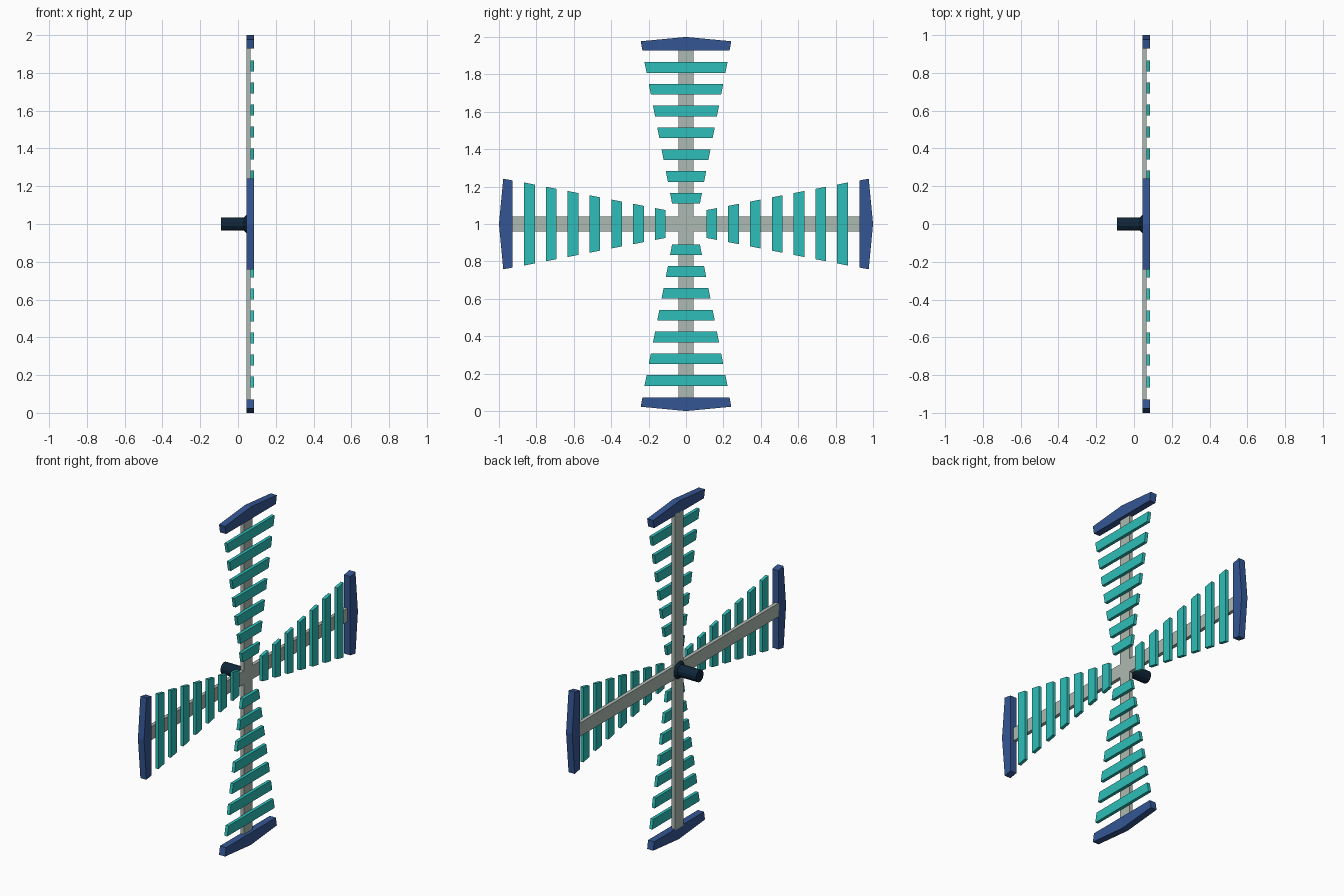
import bpy, bmesh, math

if "Cube" in bpy.data.objects:
    bpy.data.objects.remove(bpy.data.objects["Cube"])

C = 1.0                                # height of the rotor axis
X_BACK, X_MID, X_FRONT = 0.045, 0.066, 0.085


def material(name, rgb):
    m = bpy.data.materials.new(name)
    m.diffuse_color = (*rgb, 1)
    m.use_nodes = True
    m.node_tree.nodes["Principled BSDF"].inputs["Base Color"].default_value = m.diffuse_color
    return m


GREY = material("pale grey", (0.423, 0.491, 0.445))
TEAL = material("teal", (0.027, 0.515, 0.479))
BLUE = material("blue", (0.034, 0.093, 0.296))
NAVY = material("dark navy", (0.005, 0.019, 0.042))


def finish(bm, name, mat):
    bmesh.ops.recalc_face_normals(bm, faces=bm.faces)
    me = bpy.data.meshes.new(name)
    bm.to_mesh(me)
    bm.free()
    me.materials.append(mat)
    ob = bpy.data.objects.new(name, me)
    bpy.context.collection.objects.link(ob)
    return ob


def plate(name, outline, x0, x1, mat, turn=0):
    """Extrude a (side, radius) outline along x, turned about the rotor axis."""
    c, s = round(math.cos(turn)), round(math.sin(turn))
    bm = bmesh.new()
    face = bm.faces.new([bm.verts.new((x0, u * c - r * s, C + u * s + r * c))
                         for u, r in outline])
    res = bmesh.ops.extrude_face_region(bm, geom=[face])
    verts = [g for g in res["geom"] if isinstance(g, bmesh.types.BMVert)]
    bmesh.ops.translate(bm, verts=verts, vec=(x1 - x0, 0, 0))
    return finish(bm, name, mat)


def half_width(r):
    return 0.053 + 0.195 * r


# crossed arms in one piece
w, L = 0.04, 0.935
cross = []
for k in range(4):
    c, s = round(math.cos(k * math.pi / 2)), round(math.sin(k * math.pi / 2))
    cross += [(u * c - r * s, u * s + r * c) for u, r in ((w, w), (w, L), (-w, L))]
plate("crossed_arms", cross, X_BACK, X_MID, GREY)

# four sails: seven tapered slats and a peaked end cap each
for k in range(4):
    turn = k * math.pi / 2
    for i in range(7):
        r0 = 0.109 + i * 0.1166
        r1 = r0 + 0.057
        a, b = half_width(r0), half_width(r1)
        plate(f"sail_{k + 1}_slat_{i + 1}", [(-a, r0), (a, r0), (b, r1), (-b, r1)],
              X_MID, X_FRONT, TEAL, turn)
    plate(f"sail_{k + 1}_end_cap",
          [(-0.233, 0.928), (0.233, 0.928), (0.242, 0.977), (0, 1.0), (-0.242, 0.977)],
          X_BACK, X_FRONT, BLUE, turn)

# axle with a flared collar against the arms
bm = bmesh.new()
N = 12
rings = []
for x, r in ((-0.09, 0.036), (0.032, 0.036), (X_BACK + 0.002, 0.054)):
    rings.append([bm.verts.new((x, r * math.cos((j + 0.5) * math.tau / N),
                                C + r * math.sin((j + 0.5) * math.tau / N)))
                  for j in range(N)])
for p, q in zip(rings, rings[1:]):
    for j in range(N):
        bm.faces.new((p[j], p[(j + 1) % N], q[(j + 1) % N], q[j]))
bm.faces.new(rings[0])
bm.faces.new(rings[-1])
finish(bm, "axle", NAVY)
